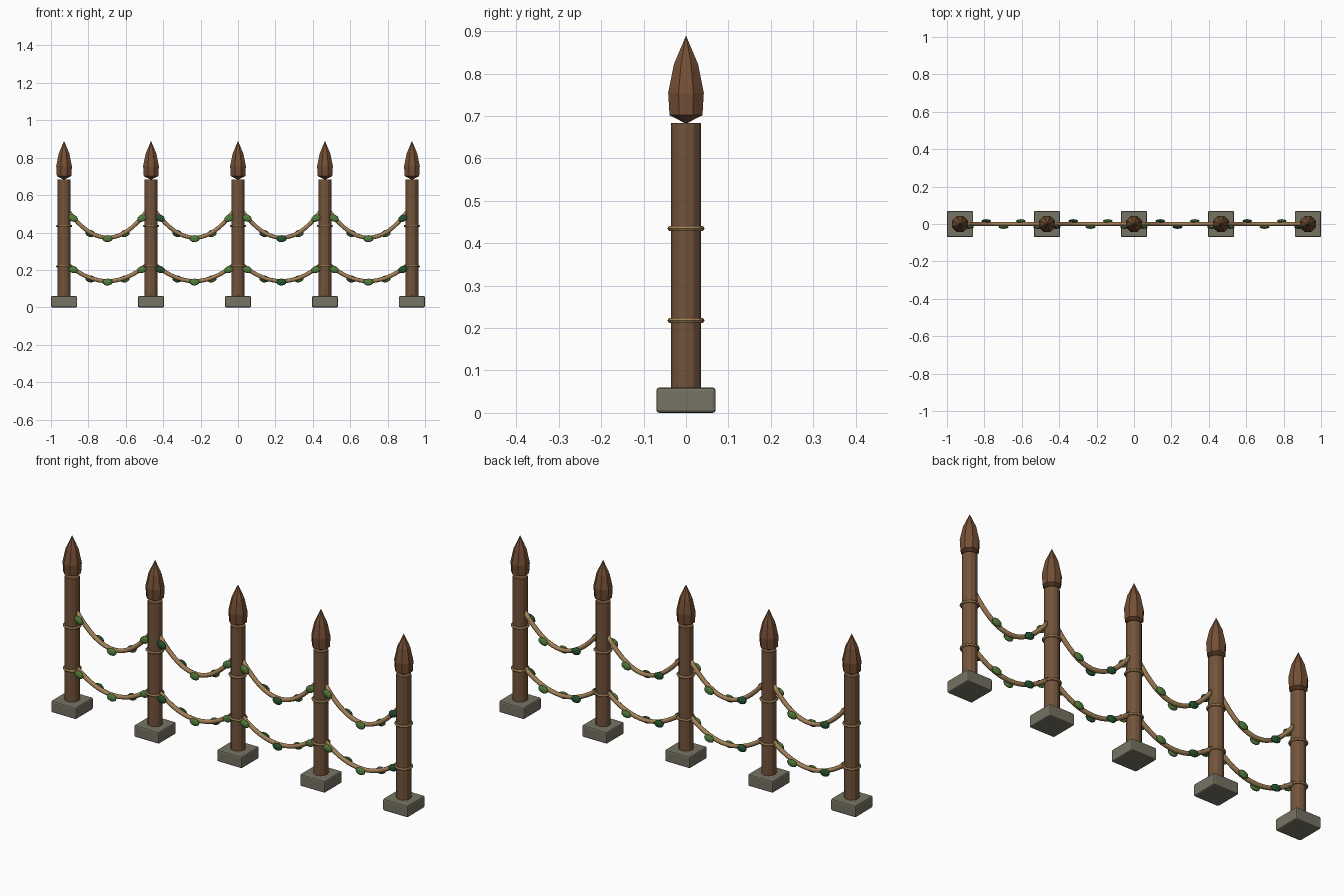
import bpy, bmesh, math
from mathutils import Matrix, Vector

if "Cube" in bpy.data.objects:
    bpy.data.objects.remove(bpy.data.objects["Cube"])


def make_material(name, rgb):
    m = bpy.data.materials.new(name)
    m.diffuse_color = (*rgb, 1)
    m.use_nodes = True
    m.node_tree.nodes["Principled BSDF"].inputs["Base Color"].default_value = m.diffuse_color
    return m


STONE = make_material("grey stone", (0.18, 0.17, 0.125))
WOOD = make_material("brown wood", (0.17, 0.088, 0.043))
TIP = make_material("reddish wood", (0.175, 0.078, 0.035))
ROPE = make_material("tan rope", (0.37, 0.22, 0.095))
LEAF = make_material("leaf green", (0.085, 0.21, 0.045))
DARK_LEAF = make_material("dark leaf green", (0.018, 0.09, 0.03))


def add_object(name, bm, mat, loc=(0, 0, 0), smooth=False):
    bmesh.ops.recalc_face_normals(bm, faces=bm.faces)
    for f in bm.faces:
        f.smooth = smooth
    mesh = bpy.data.meshes.new(name)
    bm.to_mesh(mesh)
    bm.free()
    mesh.materials.append(mat)
    ob = bpy.data.objects.new(name, mesh)
    ob.location = loc
    bpy.context.collection.objects.link(ob)
    return ob


def lathe(name, profile, sides, turn, mat, loc, closed=False):
    """Revolve (radius, z) points; zero radius makes a pole."""
    bm = bmesh.new()
    rings = []
    for r, z in profile:
        n = 1 if r == 0 else sides
        rings.append([bm.verts.new((r * math.cos(turn + math.tau * i / sides),
                                    r * math.sin(turn + math.tau * i / sides), z))
                      for i in range(n)])
    pairs = list(zip(rings, rings[1:]))
    if closed:
        pairs.append((rings[-1], rings[0]))
    for a, b in pairs:
        for i in range(sides):
            j = (i + 1) % sides
            quad = [a[i % len(a)], a[j % len(a)], b[j % len(b)], b[i % len(b)]]
            bm.faces.new(list(dict.fromkeys(quad)))
    return add_object(name, bm, mat, loc)


def rope_height(t, end, mid):
    return mid + (end - mid) * t * t


SPACING = 0.465
POSTS = [(i - 2) * SPACING for i in range(5)]
EIGHTH = math.pi / 8

for x in POSTS:
    # Stone foot with softened edges
    bm = bmesh.new()
    bmesh.ops.create_cube(bm, size=1, matrix=Matrix.Translation((0, 0, 0.03))
                          @ Matrix.Diagonal((0.14, 0.14, 0.06, 1)))
    bmesh.ops.bevel(bm, geom=bm.edges[:], offset=0.007, segments=2,
                    profile=0.5, affect='EDGES')
    add_object("stone_foot", bm, STONE, (x, 0, 0))

    # Post shaft and carved spear tip
    lathe("post", [(0, 0.05), (0.035, 0.05), (0.035, 0.684), (0, 0.684)],
          12, 0, WOOD, (x, 0, 0))
    lathe("post_tip", [(0, 0.682), (0.042, 0.702), (0.0455, 0.755),
                       (0.031, 0.822), (0, 0.89)], 8, EIGHTH, TIP, (x, 0, 0))

    # Rope bindings
    for z in (0.435, 0.218):
        section = [(0.036 + 0.008 * math.cos(k * math.tau / 6),
                    0.007 * math.sin(k * math.tau / 6)) for k in range(6)]
        lathe("rope_binding", section, 16, 0, ROPE, (x, 0, z), closed=True)

HALF = SPACING / 2 - 0.022
for end, mid in ((0.515, 0.372), (0.228, 0.14)):
    for span in range(4):
        cx = (POSTS[span] + POSTS[span + 1]) / 2

        # Sagging rope swept as a round tube
        bm = bmesh.new()
        rings = []
        for k in range(17):
            t = k / 8 - 1
            slope = math.atan2(2 * (end - mid) * t, HALF)
            centre = Vector((t * HALF, 0, rope_height(t, end, mid)))
            side = Vector((-math.sin(slope), 0, math.cos(slope)))
            rings.append([bm.verts.new(centre + 0.011 * (
                math.cos(a * math.tau / 8) * side
                + math.sin(a * math.tau / 8) * Vector((0, 1, 0)))) for a in range(8)])
        for a, b in zip(rings, rings[1:]):
            for i in range(8):
                j = (i + 1) % 8
                bm.faces.new((a[i], a[j], b[j], b[i]))
        bm.faces.new(rings[0])
        bm.faces.new(rings[-1])
        add_object("hanging_rope", bm, ROPE, (cx, 0, 0), smooth=True)

        # Leaves alternate between front and back of the rope
        for k in range(5):
            t = (k - 2) * 0.184 / 0.42
            slope = math.atan2(2 * (end - mid) * t, HALF)
            bm = bmesh.new()
            bmesh.ops.create_icosphere(bm, subdivisions=2, radius=1)
            bmesh.ops.transform(bm, verts=bm.verts, matrix=Matrix.Rotation(-slope * 0.5, 4, 'Y')
                                @ Matrix.Diagonal((0.027, 0.010, 0.019, 1)))
            dark = (span * 5 + k) % 7 == 5 or k == 1
            y = -0.016 if k % 2 == 0 else 0.016
            add_object("leaf", bm, DARK_LEAF if dark else LEAF,
                       (cx + t * HALF, y, rope_height(t, end, mid) - 0.005))
